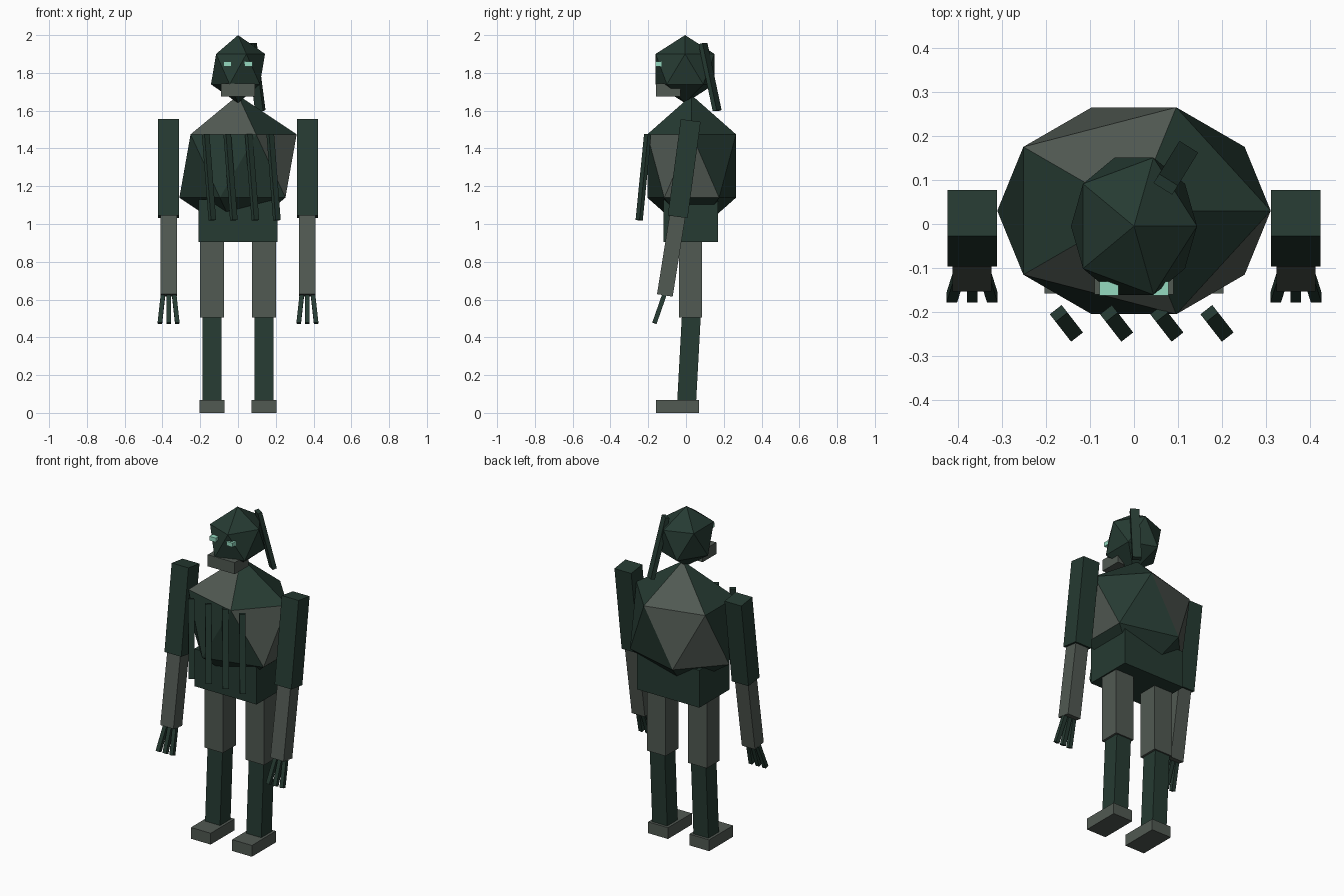
import bpy, bmesh, math
from mathutils import Vector, Matrix

cube = bpy.data.objects.get("Cube")
if cube:
    bpy.data.objects.remove(cube, do_unlink=True)


def material(name, rgb):
    m = bpy.data.materials.new(name)
    m.use_nodes = True
    m.diffuse_color = (*rgb, 1)
    m.node_tree.nodes["Principled BSDF"].inputs["Base Color"].default_value = (*rgb, 1)
    return m


GREEN = material("dark green", (0.019, 0.043, 0.032))
GREY = material("stone grey", (0.082, 0.1, 0.085))
MINT = material("pale mint", (0.3, 0.7, 0.53))


def finish(name, bm, *mats):
    mesh = bpy.data.meshes.new(name)
    bm.to_mesh(mesh)
    bm.free()
    for m in mats:
        mesh.materials.append(m)
    obj = bpy.data.objects.new(name, mesh)
    bpy.context.collection.objects.link(obj)
    return obj


def beam(name, top, bottom, width, depth, mat, yaw=0):
    """Square-ended bar between two points; yaw turns its width about z."""
    top, bottom = Vector(top), Vector(bottom)
    z = (top - bottom).normalized()
    side = Vector((math.cos(yaw), math.sin(yaw), 0))
    y = z.cross(side).normalized()
    x = y.cross(z)
    rot = Matrix((x, y, z)).transposed().to_4x4()
    size = Matrix.Diagonal((width, depth, (top - bottom).length, 1))
    bm = bmesh.new()
    bmesh.ops.create_cube(bm, size=1,
                          matrix=Matrix.Translation((top + bottom) / 2) @ rot @ size)
    return finish(name, bm, mat)


def box(name, x, y, z, mat):
    """Box from (min, max) pairs."""
    mx, my = sum(x) / 2, sum(y) / 2
    return beam(name, (mx, my, z[1]), (mx, my, z[0]), x[1] - x[0], y[1] - y[0], mat)


def rock(name, centre, radii, is_grey=None):
    """Stretched icosahedron, with some faces grey by direction."""
    bm = bmesh.new()
    bmesh.ops.create_icosphere(bm, subdivisions=1, radius=1)
    for f in bm.faces:
        c = f.calc_center_median()
        if is_grey and is_grey(math.degrees(math.atan2(c.y, c.x)), c.z):
            f.material_index = 1
    bm.transform(Matrix.Translation(centre) @ Matrix.Diagonal((*radii, 1)))
    return finish(name, bm, GREEN, GREY)


def torso_grey(angle, height):
    if height > 0.5:
        return 90 < abs(angle) < 130
    if height > -0.5:
        return 90 < angle < 150 or -50 < angle < 10
    return False


# Body and head
rock("torso", (0, 0.03, 1.307), (0.347, 0.276, 0.375), torso_grey)
box("pelvis", (-0.208, 0.208), (-0.12, 0.17), (0.905, 1.13), GREEN)
rock("head", (0, -0.005, 1.82), (0.16, 0.183, 0.18))
box("jaw", (-0.09, 0.09), (-0.16, -0.03), (1.675, 1.745), GREY)
beam("hair_strip", (0.072, 0.09, 1.955), (0.118, 0.165, 1.6), 0.05, 0.025, GREEN,
     math.radians(-32))

# Rib bars hanging across the chest
for i in range(4):
    x = -0.171 + 0.114 * i
    beam(f"rib_{i + 1}", (x, -0.203, 1.475), (x + 0.035, -0.248, 1.02),
         0.034, 0.022, GREEN, math.radians(38))

# Paired limbs and eyes
for side, s in (("left", 1), ("right", -1)):
    box(f"{side}_eye", sorted((s * 0.035, s * 0.078)), (-0.162, -0.13), (1.835, 1.86), MINT)

    # Leg
    x = s * 0.1375
    beam(f"{side}_thigh", (x, 0.025, 0.905), (x, 0.025, 0.505), 0.125, 0.122, GREY)
    beam(f"{side}_shin", (x, 0.028, 0.51), (x, 0.003, 0.05), 0.1, 0.1, GREEN)
    box(f"{side}_foot", (x - 0.066, x + 0.066), (-0.158, 0.07), (0, 0.068), GREY)

    # Arm
    x = s * 0.3675
    beam(f"{side}_upper_arm", (x, 0.025, 1.548), (x, -0.044, 1.038), 0.112, 0.106, GREEN)
    beam(f"{side}_forearm", (x, -0.044, 1.05), (x, -0.112, 0.622), 0.088, 0.084, GREY)

    # Fingers fan out from the wrist
    for i in (-1, 0, 1):
        beam(f"{side}_finger_{i + 2}", (x + i * 0.029, -0.113, 0.63),
             (x + i * 0.046, -0.167, 0.475), 0.024, 0.024, GREEN)
